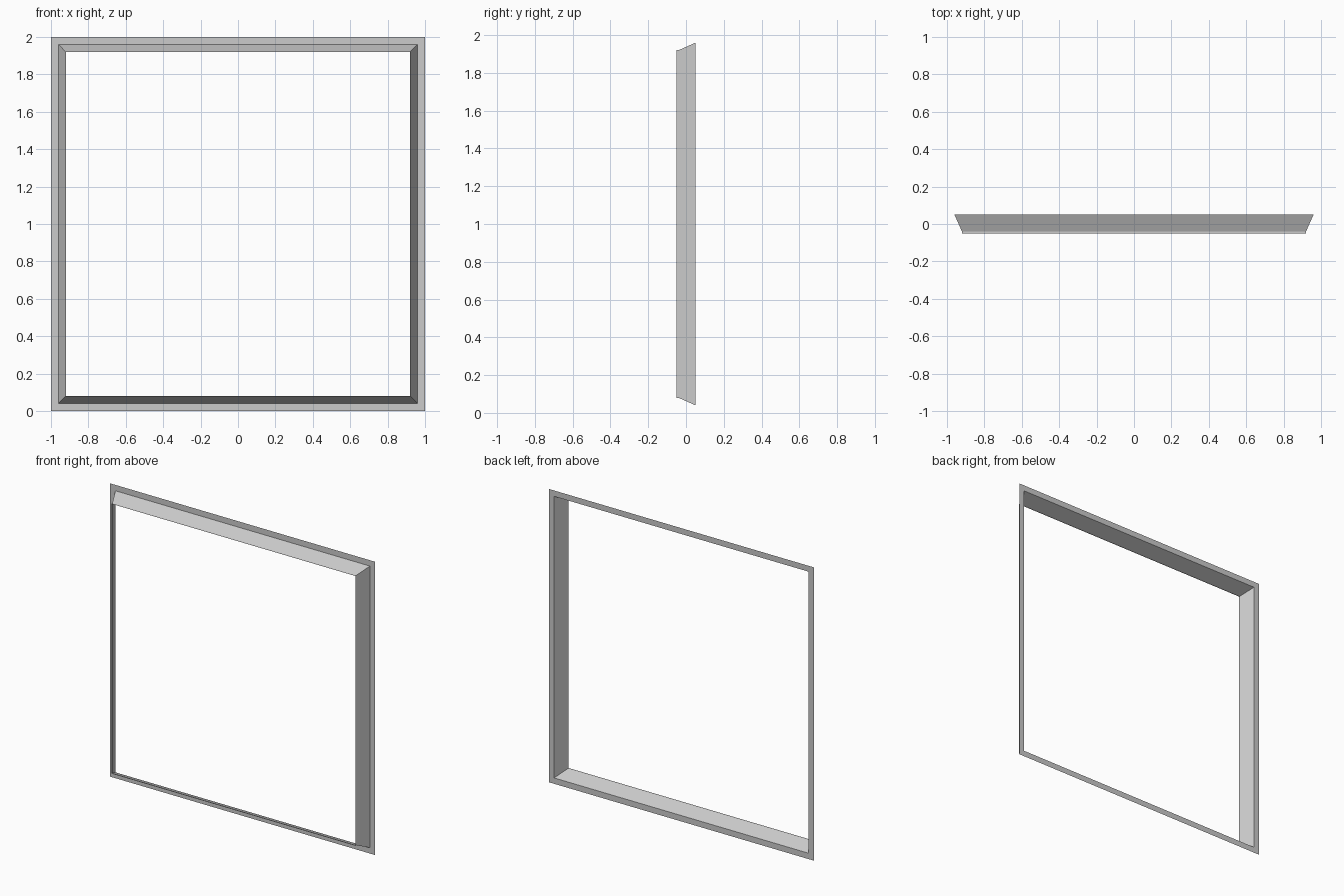
import bpy, bmesh

if "Cube" in bpy.data.objects:
    bpy.data.objects.remove(bpy.data.objects["Cube"])

# Profile of the open trim: (half size, y) from flange rim to front lip
PROFILE = [(1.0, 0.05), (0.96, 0.05), (0.92, -0.04), (0.92, -0.05)]
CORNERS = [(-1, -1), (1, -1), (1, 1), (-1, 1)]

bm = bmesh.new()

# One square ring of vertices per profile point
rings = [[bm.verts.new((sx * h, y, 1 + sz * h)) for sx, sz in CORNERS]
         for h, y in PROFILE]

# Flange, tapered sleeve and straight lip, facing outward and forward
for outer, inner in zip(rings, rings[1:]):
    for i in range(4):
        j = (i + 1) % 4
        bm.faces.new((outer[i], outer[j], inner[j], inner[i]))

mesh = bpy.data.meshes.new("square_frame")
bm.to_mesh(mesh)
bm.free()
frame = bpy.data.objects.new("square_frame", mesh)
bpy.context.collection.objects.link(frame)
